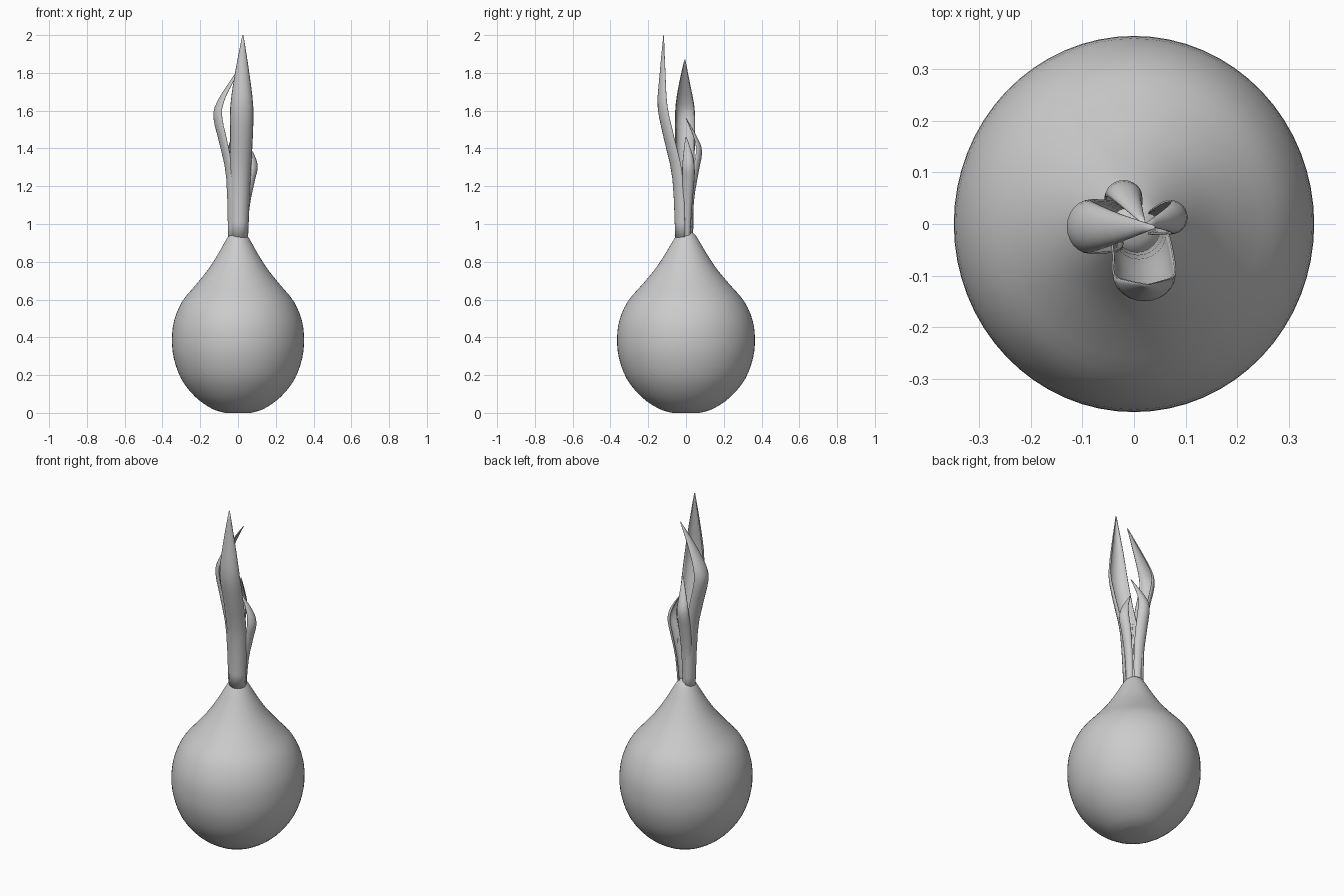
import bpy, bmesh, math

if "Cube" in bpy.data.objects:
    bpy.data.objects.remove(bpy.data.objects["Cube"])


def make_object(name, bm, angle):
    bmesh.ops.recalc_face_normals(bm, faces=bm.faces)
    mesh = bpy.data.meshes.new(name)
    bm.to_mesh(mesh)
    bm.free()
    ob = bpy.data.objects.new(name, mesh)
    bpy.context.collection.objects.link(ob)
    bpy.ops.object.select_all(action='DESELECT')
    ob.select_set(True)
    bpy.context.view_layer.objects.active = ob
    bpy.ops.object.shade_smooth_by_angle(angle=math.radians(angle))
    return ob


def smooth_path(points, steps):
    """Catmull-Rom through tuples of any length."""
    out = []
    n = len(points)
    for i in range(n - 1):
        p = [points[max(0, min(n - 1, i + k))] for k in (-1, 0, 1, 2)]
        for s in range(steps):
            t = s / steps
            out.append(tuple(
                0.5 * (2 * b + (c - a) * t + (2 * a - 5 * b + 4 * c - d) * t * t
                       + (3 * b - a - 3 * c + d) * t ** 3)
                for a, b, c, d in zip(*p)))
    out.append(points[-1])
    return out


# Bulb: slightly oval lathe, profile given as (radius, height)
def bulb():
    profile = smooth_path([
        (0.07, 0.0), (0.14, 0.022), (0.23, 0.085), (0.305, 0.18), (0.345, 0.29),
        (0.355, 0.39), (0.343, 0.49), (0.30, 0.59), (0.225, 0.68), (0.16, 0.76),
        (0.108, 0.84), (0.068, 0.91), (0.045, 0.945), (0.02, 0.96)], 3)
    bm = bmesh.new()
    n = 64
    rings = []
    for r, z in profile:
        rings.append([bm.verts.new((0.985 * r * math.cos(2 * math.pi * i / n),
                                    1.028 * r * math.sin(2 * math.pi * i / n), z))
                      for i in range(n)])
    for a, b in zip(rings, rings[1:]):
        for i in range(n):
            j = (i + 1) % n
            bm.faces.new((a[i], a[j], b[j], b[i]))
    bm.faces.new(rings[0])
    bm.faces.new(rings[-1])
    make_object("bulb", bm, 50)


# Leaf: channel-shaped sheet; sections are
# (height, outward distance, sideways shift, half width, channel depth)
def leaf(name, direction, sections):
    dx, dy = direction
    sx, sy = -dy, dx
    bm = bmesh.new()
    n = 12
    rows = []
    for z, out, side, w, d in smooth_path(sections, 3):
        row = []
        for i in range(n + 1):
            a = math.pi * (i / n - 0.5)
            r = out - d * (1 - math.cos(a))
            s = side + w * math.sin(a)
            row.append(bm.verts.new((dx * r + sx * s, dy * r + sy * s, z)))
        rows.append(row)
    for a, b in zip(rows, rows[1:]):
        for i in range(n):
            bm.faces.new((a[i], a[i + 1], b[i + 1], b[i]))
    ob = make_object(name, bm, 50)
    mod = ob.modifiers.new("thickness", 'SOLIDIFY')
    mod.thickness = 0.004
    mod.offset = 0


bulb()
leaf("front_leaf", (0, -1), [
    (0.92, 0.055, 0.005, 0.046, 0.05), (1.24, 0.07, 0.01, 0.055, 0.055),
    (1.45, 0.115, 0.018, 0.058, 0.055), (1.62, 0.148, 0.02, 0.059, 0.05),
    (1.80, 0.137, 0.022, 0.036, 0.028), (2.0, 0.118, 0.026, 0.001, 0.001)])
leaf("left_leaf", (-1, 0), [
    (0.89, 0.05, 0.0, 0.035, 0.03), (1.24, 0.06, 0.004, 0.045, 0.035),
    (1.42, 0.095, 0.005, 0.05, 0.042), (1.56, 0.128, 0.005, 0.051, 0.045),
    (1.64, 0.112, 0.006, 0.046, 0.035), (1.75, 0.045, 0.008, 0.026, 0.018),
    (1.87, -0.04, 0.006, 0.001, 0.001)])
leaf("back_leaf", (0, 1), [
    (0.89, 0.03, 0.015, 0.022, 0.02), (1.12, 0.04, 0.018, 0.03, 0.025),
    (1.28, 0.066, 0.02, 0.034, 0.03), (1.38, 0.083, 0.02, 0.034, 0.03),
    (1.45, 0.062, 0.012, 0.024, 0.018), (1.56, 0.0, -0.02, 0.001, 0.001)])
leaf("right_leaf", (1, 0), [
    (0.88, 0.045, 0.0, 0.018, 0.02), (1.08, 0.058, 0.005, 0.024, 0.022),
    (1.22, 0.085, 0.012, 0.03, 0.028), (1.30, 0.102, 0.013, 0.031, 0.03),
    (1.37, 0.083, 0.01, 0.022, 0.018), (1.46, 0.025, 0.0, 0.001, 0.001)])
